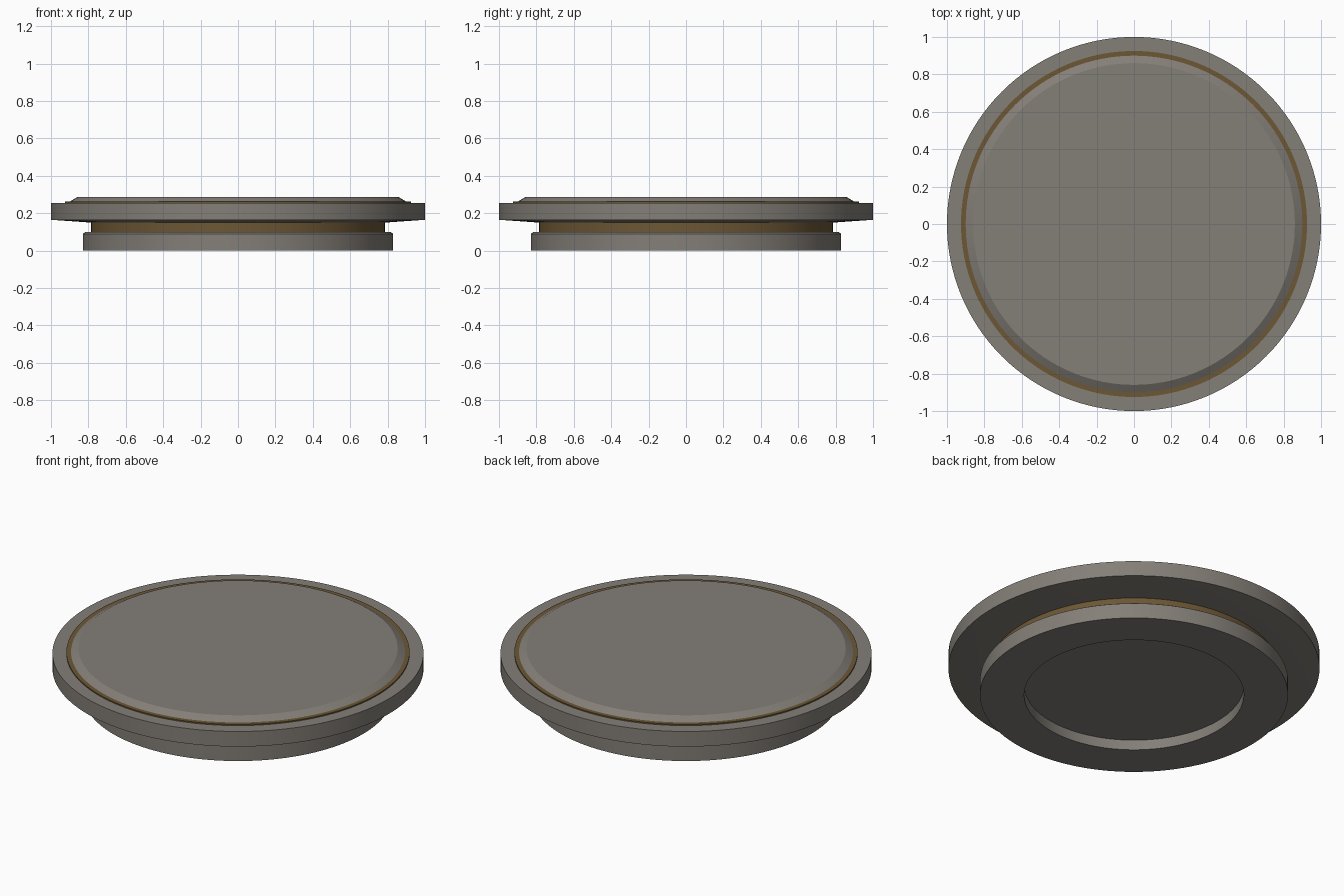
import bpy, bmesh, math

if "Cube" in bpy.data.objects:
    bpy.data.objects.remove(bpy.data.objects["Cube"])

SEGMENTS = 128


def material(name, rgb):
    m = bpy.data.materials.new(name)
    m.diffuse_color = (*rgb, 1.0)
    m.use_nodes = True
    m.node_tree.nodes["Principled BSDF"].inputs["Base Color"].default_value = m.diffuse_color
    return m


stone = material("warm grey", (0.23, 0.21, 0.185))
bronze = material("dark bronze", (0.15, 0.095, 0.035))


def lathe(name, profile, mat, closed=False):
    """Spin a (radius, height) profile, listed bottom to top, around z."""
    bm = bmesh.new()
    rings = []
    for r, z in profile:
        if r == 0:
            rings.append([bm.verts.new((0, 0, z))] * SEGMENTS)
        else:
            rings.append([bm.verts.new((r * math.cos(2 * math.pi * i / SEGMENTS),
                                        r * math.sin(2 * math.pi * i / SEGMENTS), z))
                          for i in range(SEGMENTS)])
    pairs = list(zip(rings, rings[1:]))
    if closed:
        pairs.append((rings[-1], rings[0]))
    for a, b in pairs:
        for i in range(SEGMENTS):
            j = (i + 1) % SEGMENTS
            corners = list(dict.fromkeys((a[i], a[j], b[j], b[i])))
            bm.faces.new(corners)
    bmesh.ops.recalc_face_normals(bm, faces=bm.faces)
    mesh = bpy.data.meshes.new(name)
    bm.to_mesh(mesh)
    bm.free()
    mesh.materials.append(mat)
    ob = bpy.data.objects.new(name, mesh)
    bpy.context.collection.objects.link(ob)
    bpy.context.view_layer.objects.active = ob
    ob.select_set(True)
    bpy.ops.object.shade_smooth_by_angle(angle=math.radians(25))
    ob.select_set(False)
    return ob


# Foot with a round recess underneath
lathe("foot", [(0, 0.06), (0.592, 0.06), (0.592, 0), (0.83, 0),
               (0.83, 0.09), (0.815, 0.1), (0, 0.1)], stone)

# Bronze band in the groove between foot and rim
lathe("groove_band", [(0, 0.095), (0.785, 0.095), (0.785, 0.155), (0, 0.155)], bronze)

# Wide rim with a gently sloping underside
lathe("rim", [(0, 0.15), (0.785, 0.15), (1.0, 0.165), (1.0, 0.255), (0, 0.255)], stone)

# Thin bronze ring inlaid on the rim
lathe("inlay_ring", [(0.88, 0.25), (0.925, 0.25), (0.925, 0.262), (0.88, 0.262)],
      bronze, closed=True)

# Raised top plate with a bevelled edge
lathe("top_plate", [(0, 0.25), (0.9, 0.25), (0.9, 0.262), (0.86, 0.286), (0, 0.286)], stone)
